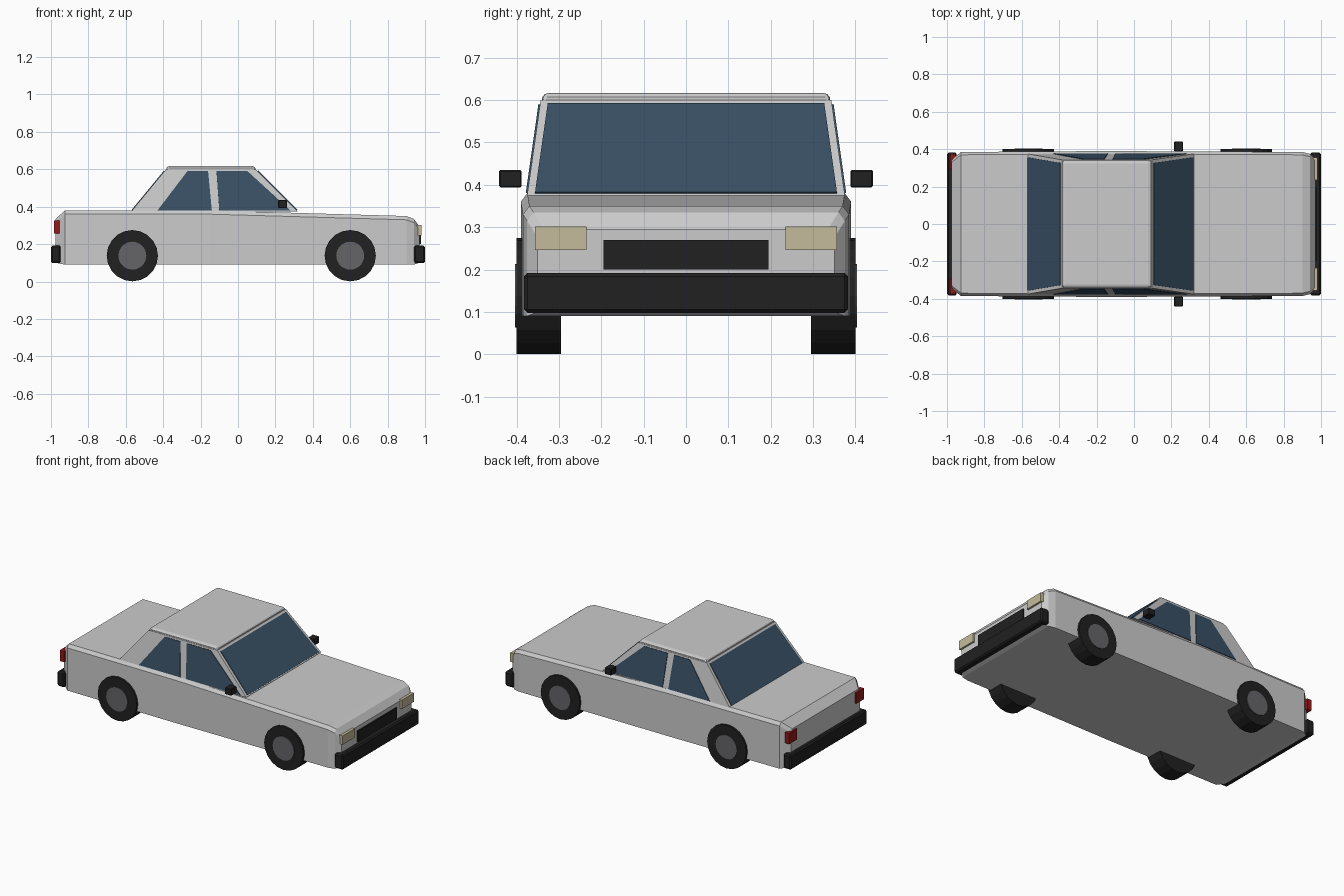
import bpy, bmesh, math
from mathutils import Vector

if "Cube" in bpy.data.objects:
    bpy.data.objects.remove(bpy.data.objects["Cube"])


def mat(name, r, g, b):
    m = bpy.data.materials.new(name)
    m.diffuse_color = (r, g, b, 1)
    m.use_nodes = True
    m.node_tree.nodes["Principled BSDF"].inputs["Base Color"].default_value = m.diffuse_color
    return m


BLACK = mat("black_rubber", 0.015, 0.015, 0.015)
GLASS = mat("tinted_glass", 0.04, 0.08, 0.13)
HUB = mat("hub_grey", 0.13, 0.13, 0.14)
LAMP = mat("lamp_cream", 0.55, 0.5, 0.33)
RED = mat("lamp_red", 0.3, 0.01, 0.01)


def make(name, verts, faces, material=None, bevel=0, segments=1):
    me = bpy.data.meshes.new(name)
    bm = bmesh.new()
    vs = [bm.verts.new(v) for v in verts]
    for f in faces:
        bm.faces.new([vs[i] for i in f])
    bmesh.ops.recalc_face_normals(bm, faces=bm.faces)
    bm.to_mesh(me)
    bm.free()
    ob = bpy.data.objects.new(name, me)
    bpy.context.collection.objects.link(ob)
    if material:
        me.materials.append(material)
    if bevel:
        mod = ob.modifiers.new("bevel", 'BEVEL')
        mod.width, mod.segments = bevel, segments
    return ob


def loft(name, rings, **kw):
    n = len(rings[0])
    faces = [list(range(n)), list(range((len(rings) - 1) * n, len(rings) * n))]
    for r in range(len(rings) - 1):
        for i in range(n):
            j = (i + 1) % n
            faces.append([r * n + i, r * n + j, (r + 1) * n + j, (r + 1) * n + i])
    return make(name, [v for ring in rings for v in ring], faces, **kw)


def rect(x0, x1, y0, y1, z):
    return [(x0, y0, z), (x1, y0, z), (x1, y1, z), (x0, y1, z)]


def box(name, x, y, z, **kw):
    return loft(name, [rect(*x, *y, z[0]), rect(*x, *y, z[1])], **kw)


def panel(name, corners, t=0.004):
    # thin glass pane straddling the cabin surface
    c = [Vector(p) for p in corners]
    n = (c[1] - c[0]).cross(c[2] - c[0]).normalized() * t
    return loft(name, [[p - n for p in c], [p + n for p in c]], material=GLASS)


# lower body: cross-sections along x (x, half width, bottom, top)
sections = [(-0.975, 0.345, 0.1, 0.335), (-0.925, 0.385, 0.09, 0.38),
            (-0.15, 0.39, 0.09, 0.38), (0.90, 0.385, 0.09, 0.35),
            (0.94, 0.375, 0.09, 0.335), (0.97, 0.35, 0.1, 0.295)]
loft("body", [[(x, -w, b), (x, -w, t - 0.02), (x, -w + 0.015, t),
               (x, w - 0.015, t), (x, w, t - 0.02), (x, w, b)]
              for x, w, b, t in sections])

# cabin and roof
ZB, ZT = 0.375, 0.6
loft("cabin", [rect(-0.57, 0.32, -0.375, 0.375, ZB),
               rect(-0.385, 0.095, -0.343, 0.343, ZT)])
roof = [rect(-0.388, 0.098, -0.345, 0.345, 0.597),
        rect(-0.378, 0.088, -0.335, 0.335, 0.617)]
loft("roof", roof, bevel=0.012, segments=2)


def side(x, z, s):
    return (x, s * (0.375 - 0.032 * (z - ZB) / (ZT - ZB)), z)


def end(z, s, x0, x1):
    k = (z - ZB) / (ZT - ZB)
    return (x0 + (x1 - x0) * k, s * (0.357 - 0.032 * k), z)


# front and rear screens
for name, x0, x1 in (("windscreen", 0.32, 0.095), ("rear_window", -0.57, -0.385)):
    panel(name, [end(0.38, -1, x0, x1), end(0.38, 1, x0, x1),
                 end(0.59, 1, x0, x1), end(0.59, -1, x0, x1)])

for s, tag in ((-1, "right"), (1, "left")):
    # side windows
    panel("front_side_window_" + tag, [side(-0.10, 0.38, s), side(0.28, 0.38, s),
                                       side(0.05, 0.59, s), side(-0.115, 0.59, s)])
    panel("rear_side_window_" + tag, [side(-0.43, 0.38, s), side(-0.14, 0.38, s),
                                      side(-0.16, 0.59, s), side(-0.27, 0.59, s)])
    # mirrors and lamps
    box("mirror_" + tag, (0.215, 0.262), sorted((s * 0.388, s * 0.441)), (0.394, 0.435),
        material=BLACK, bevel=0.003)
    box("headlight_" + tag, (0.94, 0.982), sorted((s * 0.235, s * 0.356)), (0.246, 0.302),
        material=LAMP)
    box("tail_light_" + tag, (-0.985, -0.955), sorted((s * 0.295, s * 0.375)),
        (0.257, 0.325), material=RED)
    # wheels: tyre ring with hub
    for x, pos in ((-0.565, "rear"), (0.60, "front")):
        for part, r, y0, y1, m in (("tyre", 0.137, 0.295, 0.4, BLACK),
                                   ("hub", 0.075, 0.35, 0.404, HUB)):
            rings = [[(x + r * math.cos(a * math.tau / 20), s * y,
                       0.138 + r * math.sin(a * math.tau / 20)) for a in range(20)]
                     for y in (y0, y1)]
            loft(f"{pos}_{part}_{tag}", rings, material=m)

# bumpers and grille
box("front_bumper", (0.942, 1.0), (-0.382, 0.382), (0.098, 0.192), material=BLACK, bevel=0.008)
box("rear_bumper", (-1.0, -0.948), (-0.382, 0.382), (0.098, 0.192), material=BLACK, bevel=0.008)
box("grille", (0.94, 0.978), (-0.195, 0.195), (0.2, 0.27), material=BLACK)
